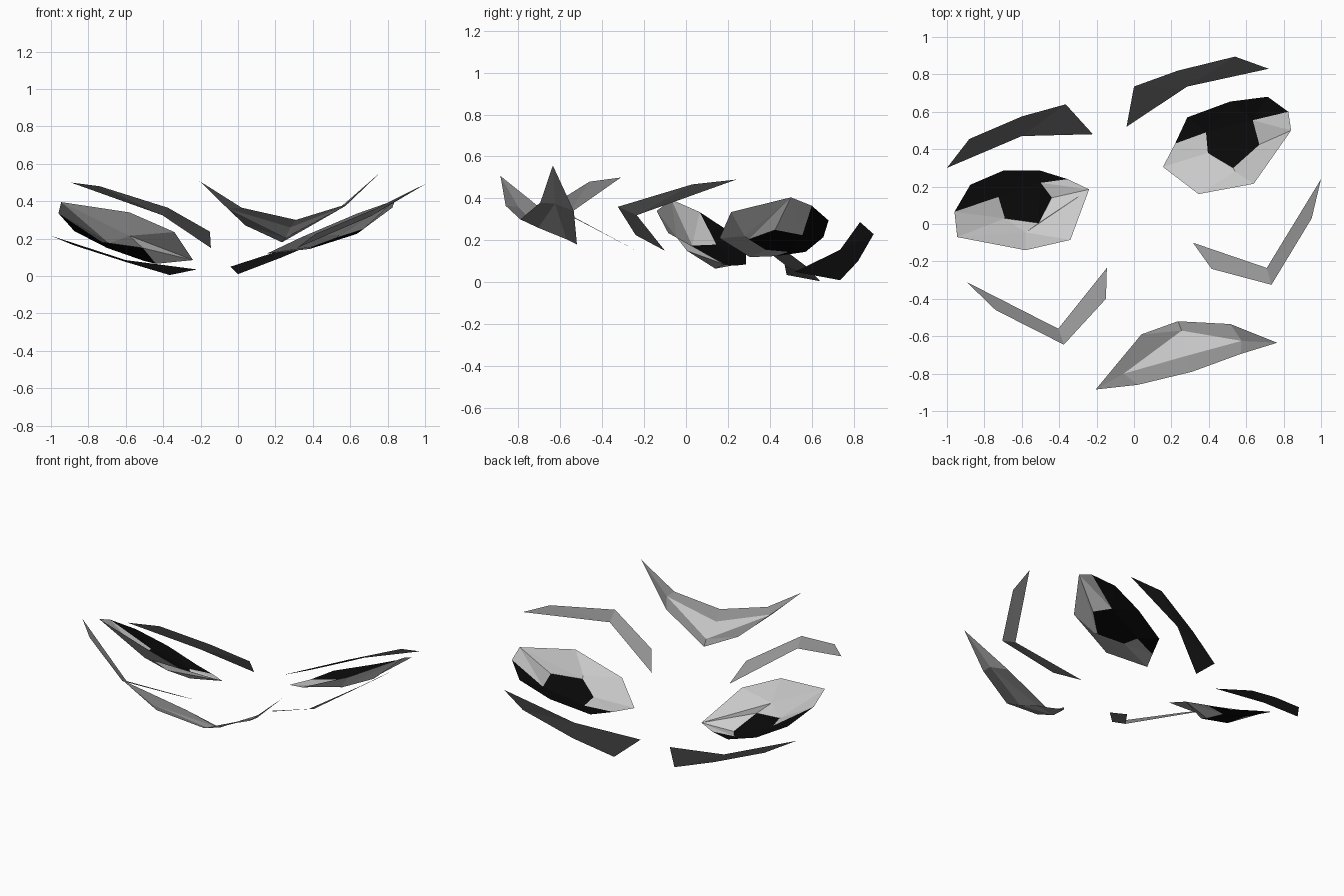
import bpy


def material(name, v):
    m = bpy.data.materials.new(name)
    m.diffuse_color = (v, v, v, 1)
    return m


dark = material("dark", 0.03)
black = material("black", 0.003)
white = material("white", 0.8)
grey = material("grey", 0.3)


def sheet(name, points, groups):
    """Thin faceted sheet; groups is a list of (material, faces)."""
    mesh = bpy.data.meshes.new(name)
    faces = [f for _, fs in groups for f in fs]
    mesh.from_pydata(points, [], faces)
    slots = []
    for i, (mat, fs) in enumerate(groups):
        mesh.materials.append(mat)
        slots += [i] * len(fs)
    for poly, s in zip(mesh.polygons, slots):
        poly.material_index = s
        # face every panel upward, out of the face
    for poly in mesh.polygons:
        if poly.normal.z < 0:
            poly.flip()
    mesh.update()
    ob = bpy.data.objects.new(name, mesh)
    bpy.context.collection.objects.link(ob)
    return ob


def bent_stroke(name, mat, outer, elbow):
    """Tapered stroke: five outer points fanned around the inner elbow."""
    sheet(name, outer + [elbow],
          [(mat, [(i, i + 1, 5) for i in range(4)])])


def eye(name, rim, iris, fold):
    """Rim 0-8, iris 9-13, lower lid fold 14."""
    lash = [(0, 1, 9), (1, 2, 9), (2, 13, 9), (2, 3, 13), (3, 4, 13),
            (9, 10, 11), (9, 11, 13), (11, 12, 13)]
    eyeball = [(0, 9, 10), (0, 10, 8), (8, 10, 14), (10, 11, 14),
               (11, 5, 14), (11, 12, 5), (12, 13, 5), (13, 4, 5)]
    lid = [(8, 14, 7), (14, 6, 7), (14, 5, 6)]
    sheet(name, rim + iris + [fold],
          [(black, lash), (white, eyeball + lid)])


# eyebrows
bent_stroke("left_eyebrow", dark,
            [(-1, .30, .215), (-.88, .455, .165), (-.60, .575, .075),
             (-.365, .64, .005), (-.22, .48, .035)], (-.60, .47, .085))
bent_stroke("right_eyebrow", dark,
            [(.72, .83, .287), (.54, .895, .23), (.235, .82, .10),
             (0, .735, .01), (-.04, .52, .05)], (.285, .735, .155))

# cheek lines
bent_stroke("left_cheek_line", grey,
            [(-.895, -.31, .50), (-.74, -.46, .48), (-.375, -.645, .365),
             (-.15, -.40, .237), (-.145, -.235, .15)], (-.405, -.56, .325))
bent_stroke("right_cheek_line", grey,
            [(.315, -.10, .15), (.415, -.24, .225), (.735, -.325, .36),
             (.95, .03, .467), (1, .24, .49)], (.71, -.235, .32))

# eyes
eye("left_eye",
    [(-.96, .065, .335), (-.875, .21, .24), (-.70, .285, .15),
     (-.50, .285, .085), (-.355, .24, .08), (-.24, .185, .085),
     (-.34, -.085, .235), (-.58, -.14, .34), (-.945, -.07, .395)],
    [(-.725, .145, .18), (-.69, .03, .175), (-.51, .005, .15),
     (-.44, .14, .065), (-.50, .22, .08)], (-.58, -.045, .215))
eye("right_eye",
    [(.22, .43, .125), (.285, .57, .145), (.515, .655, .215),
     (.715, .68, .295), (.825, .60, .365), (.84, .50, .405),
     (.64, .215, .335), (.345, .16, .21), (.155, .305, .12)],
    [(.385, .49, .145), (.395, .38, .155), (.53, .30, .205),
     (.67, .425, .25), (.635, .555, .225)], (.54, .28, .22))

# mouth: lip ring (0-7) around the teeth panel (8-11)
lips = [(0, 1, 8), (1, 2, 11, 8), (2, 3, 10, 11), (3, 4, 10),
        (4, 5, 10), (5, 6, 9, 10), (6, 7, 9), (7, 0, 8, 9)]
sheet("mouth",
      [(-.205, -.885, .507), (.02, -.86, .365), (.31, -.79, .30),
       (.57, -.695, .38), (.765, -.635, .557), (.515, -.535, .34),
       (.235, -.52, .18), (.04, -.59, .27),
       (-.055, -.80, .36), (.255, -.57, .205), (.575, -.625, .375),
       (.28, -.705, .26)],
      [(grey, lips), (white, [(8, 11, 9), (11, 10, 9)])])
